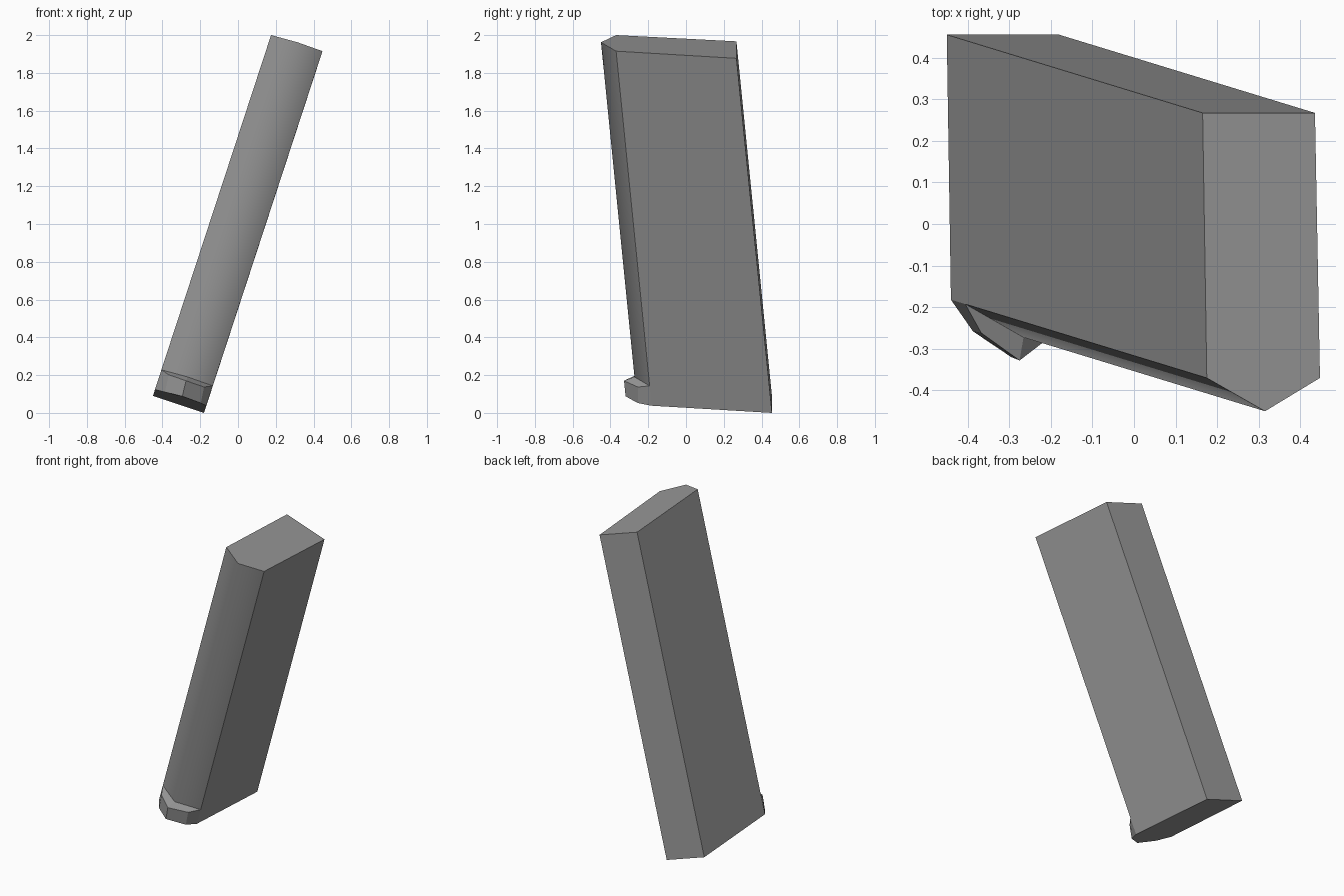
import bpy, bmesh
from mathutils import Vector

cube = bpy.data.objects.get("Cube")
if cube:
    bpy.data.objects.remove(cube, do_unlink=True)

grey = bpy.data.materials.new("steel grey")
grey.use_nodes = True
COLOUR = (0.31, 0.31, 0.31, 1)
grey.diffuse_color = COLOUR
grey.node_tree.nodes["Principled BSDF"].inputs["Base Color"].default_value = COLOUR


def build(name, lower, upper, caps, smooth_sides=()):
    """Join two matching rings with side quads and close both ends."""
    bm = bmesh.new()
    lo = [bm.verts.new(p) for p in lower]
    hi = [bm.verts.new(p) for p in upper]
    n = len(lo)
    for i in range(n):
        j = (i + 1) % n
        side = bm.faces.new((lo[i], lo[j], hi[j], hi[i]))
        side.smooth = i in smooth_sides
    for cap in caps:
        bm.faces.new([lo[i] for i in cap])
        bm.faces.new([hi[i] for i in cap])
    bmesh.ops.recalc_face_normals(bm, faces=bm.faces)
    # Only the rounded nose edge blends; every other edge stays sharp
    for e in bm.edges:
        e.smooth = all(f.smooth for f in e.link_faces)
    mesh = bpy.data.meshes.new(name)
    bm.to_mesh(mesh)
    bm.free()
    mesh.materials.append(grey)
    obj = bpy.data.objects.new(name, mesh)
    bpy.context.collection.objects.link(obj)
    return obj


# Body: five-sided section swept along the leaning axis
axis = Vector((0.615, -0.188, 1.877))
base = [Vector(p) for p in (
    (-0.45, 0.455, 0.09),     # back right
    (-0.18, 0.455, 0.0),      # back left
    (-0.168, -0.182, 0.038),  # front left
    (-0.30, -0.262, 0.085),   # nose
    (-0.44, -0.182, 0.123),   # front right
)]
build("magazine_body", base, [p + axis for p in base],
      [range(5)], smooth_sides=(2, 3))

# Front lip: chevron collar wrapped around the nose at the foot
rise = axis * 0.056
left, nose, right = base[2:]
lip_low = [left, nose, right,
           (-0.387, -0.258, 0.11), (-0.295, -0.32, 0.088), (-0.197, -0.255, 0.052)]
lip_high = [left + rise, nose + rise, right + rise,
            (-0.367, -0.262, 0.202), (-0.275, -0.328, 0.17), (-0.18, -0.255, 0.137)]
build("front_lip", lip_low, lip_high, [(0, 1, 4, 5), (1, 2, 3, 4)])
